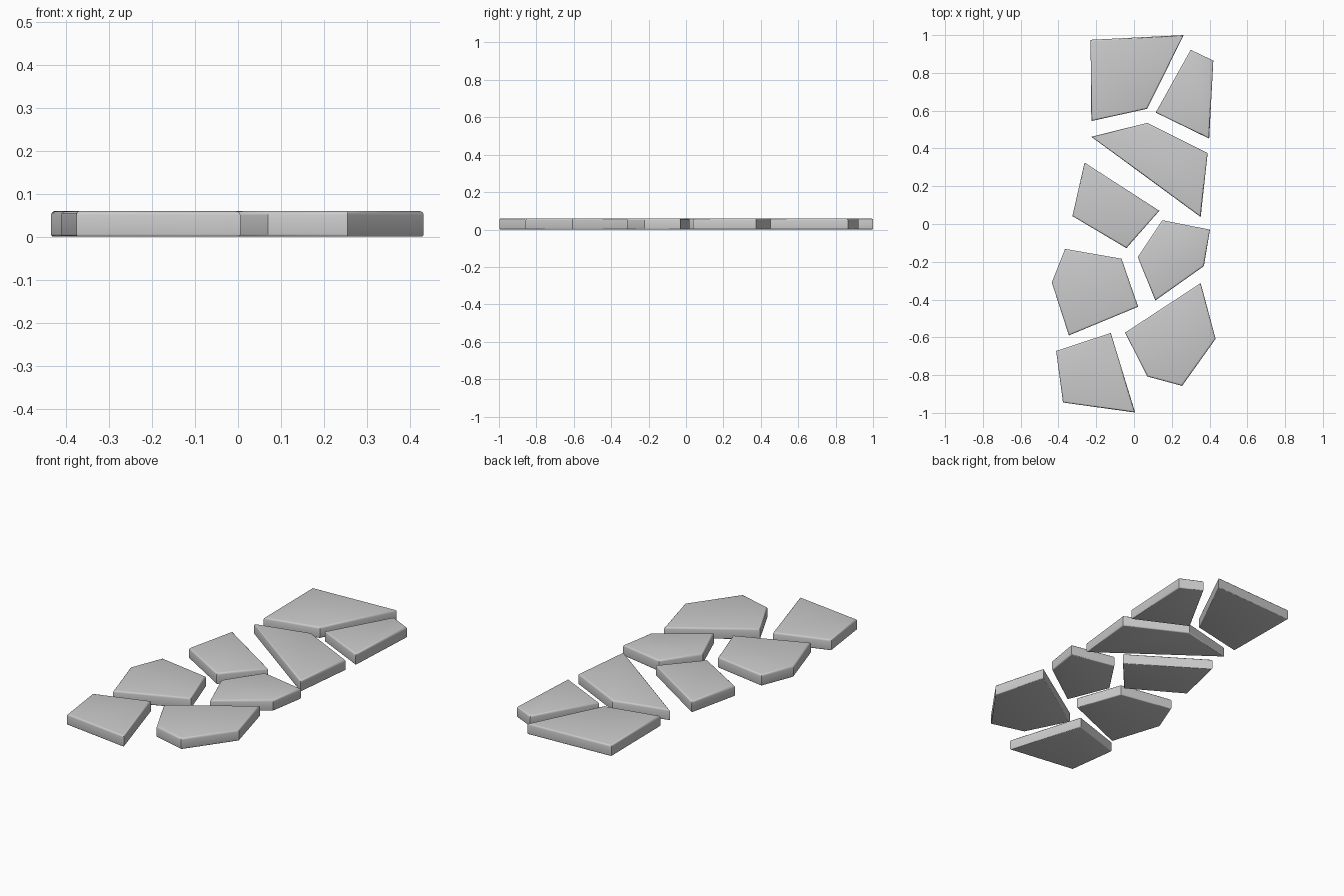
import bpy, bmesh

if "Cube" in bpy.data.objects:
    bpy.data.objects.remove(bpy.data.objects["Cube"])

HEIGHT = 0.06

# Outlines of the paving stones, seen from above
STONES = [
    [(-0.23, 0.975), (0.263, 1.0), (0.07, 0.61), (-0.226, 0.545)],
    [(0.30, 0.922), (0.42, 0.865), (0.398, 0.452), (0.115, 0.59)],
    [(0.07, 0.535), (0.39, 0.375), (0.353, 0.037), (-0.226, 0.462)],
    [(-0.262, 0.325), (0.134, 0.07), (-0.04, -0.128), (-0.326, 0.042)],
    [(0.15, 0.02), (0.402, -0.03), (0.37, -0.223), (0.113, -0.405), (0.02, -0.175)],
    [(-0.365, -0.132), (-0.066, -0.184), (0.022, -0.438), (-0.345, -0.59), (-0.435, -0.31)],
    [(0.353, -0.313), (0.432, -0.608), (0.255, -0.857), (0.07, -0.807), (-0.047, -0.575)],
    [(-0.123, -0.577), (0.006, -0.998), (-0.376, -0.945), (-0.412, -0.672)],
]


def make_stone(name, outline):
    bm = bmesh.new()
    base = bm.faces.new([bm.verts.new((x, y, 0)) for x, y in outline])
    ext = bmesh.ops.extrude_face_region(bm, geom=[base], use_keep_orig=True)
    for v in ext["geom"]:
        if isinstance(v, bmesh.types.BMVert):
            v.co.z = HEIGHT
    bmesh.ops.recalc_face_normals(bm, faces=bm.faces[:])
    # Soften the top and bottom rims, keep the vertical corners crisp
    for level, width in ((HEIGHT, 0.01), (0.0, 0.006)):
        rim = [e for e in bm.edges if all(abs(v.co.z - level) < 1e-5 for v in e.verts)]
        bmesh.ops.bevel(bm, geom=rim, offset=width, segments=3, profile=0.5,
                        affect='EDGES')
    bmesh.ops.recalc_face_normals(bm, faces=bm.faces[:])
    mesh = bpy.data.meshes.new(name)
    bm.to_mesh(mesh)
    bm.free()
    obj = bpy.data.objects.new(name, mesh)
    bpy.context.collection.objects.link(obj)
    bpy.ops.object.select_all(action='DESELECT')
    obj.select_set(True)
    bpy.context.view_layer.objects.active = obj
    bpy.ops.object.shade_smooth_by_angle(angle=0.61)


for i, outline in enumerate(STONES, 1):
    make_stone(f"paving_stone_{i}", outline)
